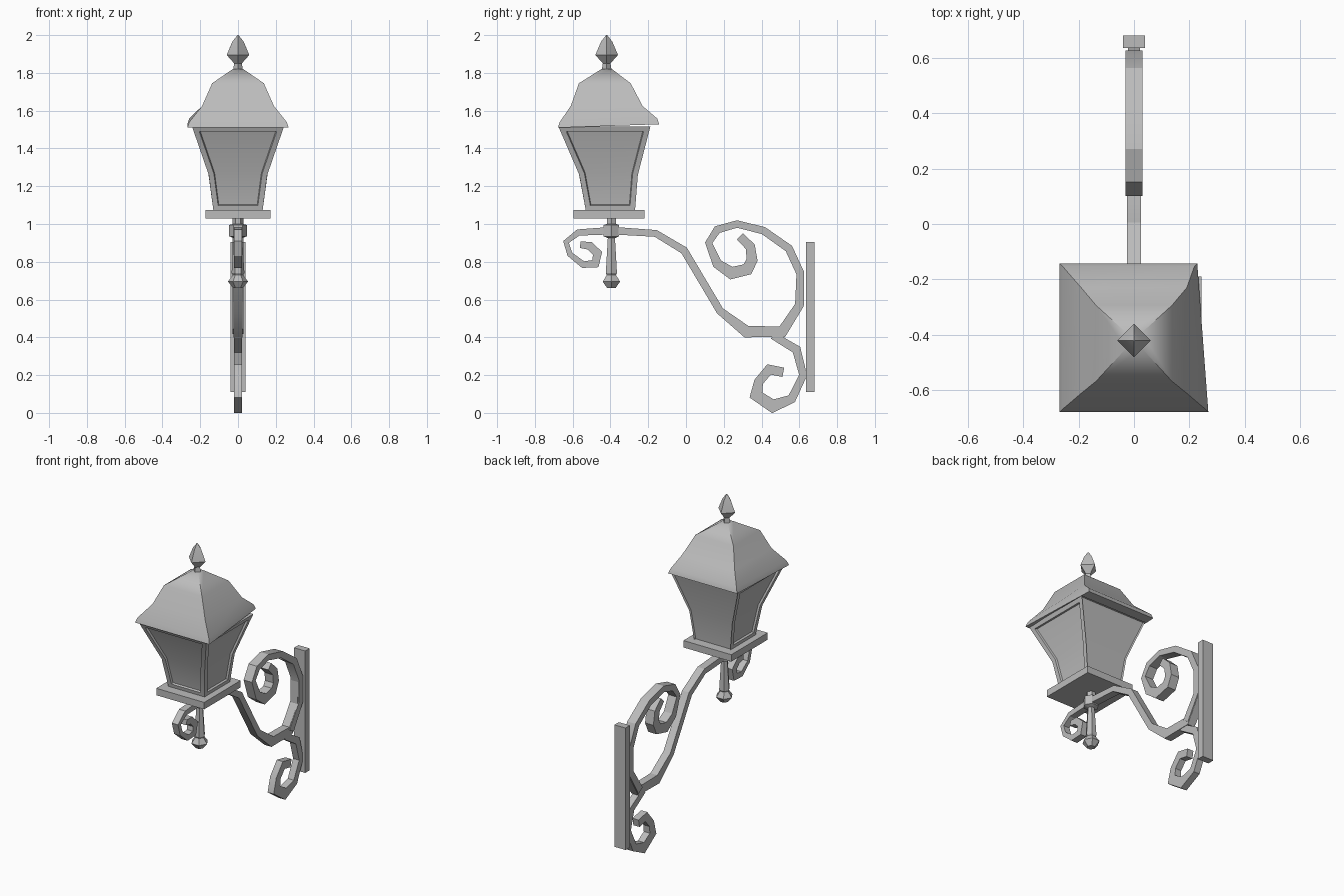
import bpy
import bmesh
import math
from mathutils import Vector

default = bpy.data.objects.get("Cube")
if default:
    bpy.data.objects.remove(default, do_unlink=True)

# One painted metal finish
metal = bpy.data.materials.new("grey metal")
metal.use_nodes = True
grey = (0.5, 0.5, 0.5, 1)
metal.diffuse_color = grey
metal.node_tree.nodes["Principled BSDF"].inputs["Base Color"].default_value = grey


def finish(name, bm, angle=25):
    """Turn a bmesh into a shaded object."""
    bmesh.ops.recalc_face_normals(bm, faces=bm.faces)
    mesh = bpy.data.meshes.new(name)
    bm.to_mesh(mesh)
    bm.free()
    mesh.materials.append(metal)
    obj = bpy.data.objects.new(name, mesh)
    bpy.context.collection.objects.link(obj)
    bpy.ops.object.select_all(action="DESELECT")
    obj.select_set(True)
    bpy.context.view_layer.objects.active = obj
    bpy.ops.object.shade_smooth_by_angle(angle=math.radians(angle))
    return obj


def loft(levels, sides, square=False):
    """Capped stack of rings; each level is (radius, z, centre y)."""
    bm = bmesh.new()
    turn = math.pi / sides if square else 0
    scale = math.sqrt(2) if square else 1
    rings = []
    for radius, z, centre in levels:
        ring = []
        for i in range(sides):
            a = turn + math.tau * i / sides
            r = radius * scale
            ring.append(bm.verts.new((r * math.cos(a), centre + r * math.sin(a), z)))
        rings.append(ring)
    walls = [[] for side in range(sides)]
    for low, high in zip(rings, rings[1:]):
        for i in range(sides):
            j = (i + 1) % sides
            walls[i].append(bm.faces.new((low[i], low[j], high[j], high[i])))
    bm.faces.new(rings[0][::-1])
    bm.faces.new(rings[-1])
    return bm, rings, walls


def ribbon(name, path, half_depth):
    """Flat wrought bar along a path of (y, z, width), mitred at each bend."""
    points = [Vector((y, z)) for y, z, width in path]
    bm = bmesh.new()
    sections = []
    for i, point in enumerate(points):
        ahead = (points[min(i + 1, len(points) - 1)] - point)
        behind = (point - points[max(i - 1, 0)])
        ahead = ahead.normalized() if ahead.length else behind.normalized()
        behind = behind.normalized() if behind.length else ahead
        tangent = (ahead + behind).normalized()
        miter = path[i][2] / 2 / max(tangent.dot(ahead), 0.7)
        side = Vector((-tangent.y, tangent.x)) * miter
        section = []
        for x, edge in ((-half_depth, point + side), (half_depth, point + side),
                        (half_depth, point - side), (-half_depth, point - side)):
            section.append(bm.verts.new((x, edge.x, edge.y)))
        sections.append(section)
    for a, b in zip(sections, sections[1:]):
        for i in range(4):
            j = (i + 1) % 4
            bm.faces.new((a[i], a[j], b[j], b[i]))
    bm.faces.new(sections[0])
    bm.faces.new(sections[-1][::-1])
    return finish(name, bm)


def box(name, low, high):
    bm = bmesh.new()
    bmesh.ops.create_cube(bm, size=1)
    for v in bm.verts:
        v.co = [low[k] if v.co[k] < 0 else high[k] for k in range(3)]
    return finish(name, bm)


# Lantern roof: curved pyramid with a slightly uneven eave
bm, rings, walls = loft([(.268, 1.51, -.41), (.258, 1.54, -.41), (.19, 1.625, -.42),
                         (.137, 1.745, -.43), (.028, 1.82, -.42)], 4, square=True)
for ring in rings[:2]:
    for v in ring:
        if v.co.y > -.4:
            v.co.z += .018
            if v.co.x > 0:
                v.co.x -= .04
finish("lantern_roof", bm, 40)

# Lantern body: flared box with a recessed pane on each side
bm, rings, walls = loft([(.13, 1.07, -.4), (.155, 1.26, -.41), (.243, 1.515, -.432)],
                        4, square=True)
for wall in walls:
    bmesh.ops.inset_region(bm, faces=wall, thickness=.028, use_even_offset=True)
    bmesh.ops.inset_region(bm, faces=wall, thickness=.004, depth=-.012,
                           use_even_offset=True)
finish("lantern_body", bm)

box("lantern_base", (-.173, -.595, 1.03), (.173, -.22, 1.075))

# Finial on the roof
bm, rings, walls = loft([(.027, 1.81, -.42), (.02, 1.85, -.42), (.06, 1.895, -.42),
                         (.03, 1.965, -.42), (.003, 2, -.42)], 4)
finish("roof_finial", bm)

# Hanging stem with collar and bottom knob
stem = [(.025, .66), (.053, .695), (.028, .73), (.034, .74), (.022, .925),
        (.047, .935), (.047, .995), (.028, 1), (.028, 1.04)]
bm, rings, walls = loft([(r, z, -.395) for r, z in stem], 6)
finish("lantern_stem", bm)

# Wall plate
box("wall_plate", (-.04, .635, .11), (.04, .68, .905))

# Main arm from the stem to the wall
ribbon("bracket_arm", [(-.39, .965, .04), (-.16, .95, .036), (-.01, .86, .04),
                       (.18, .54, .04), (.32, .43, .06), (.51, .43, .055),
                       (.6, .57, .045), (.605, .74, .04)], .025)

# Large scroll curling back above the arm
ribbon("upper_scroll", [(.51, .43, .05), (.605, .58, .042), (.605, .74, .042),
                        (.545, .87, .042), (.41, .965, .04), (.27, 1, .038),
                        (.165, .97, .04), (.12, .9, .034), (.165, .79, .05),
                        (.24, .74, .062), (.325, .76, .06), (.35, .81, .056),
                        (.34, .88, .05), (.285, .935, .045)], .03)

# Small scroll in front of the lantern stem
ribbon("front_scroll", [(-.39, .965, .04), (-.57, .955, .033), (-.635, .905, .026),
                        (-.615, .84, .028), (-.545, .785, .034), (-.48, .79, .04),
                        (-.468, .845, .044), (-.51, .885, .042), (-.56, .89, .034)], .022)

# Lower scroll at the foot of the wall plate
ribbon("lower_scroll", [(.46, .41, .04), (.585, .335, .045), (.62, .2, .04),
                        (.56, .075, .045), (.46, .035, .065), (.37, .095, .06),
                        (.385, .165, .048), (.44, .23, .05), (.515, .215, .05)], .022)
